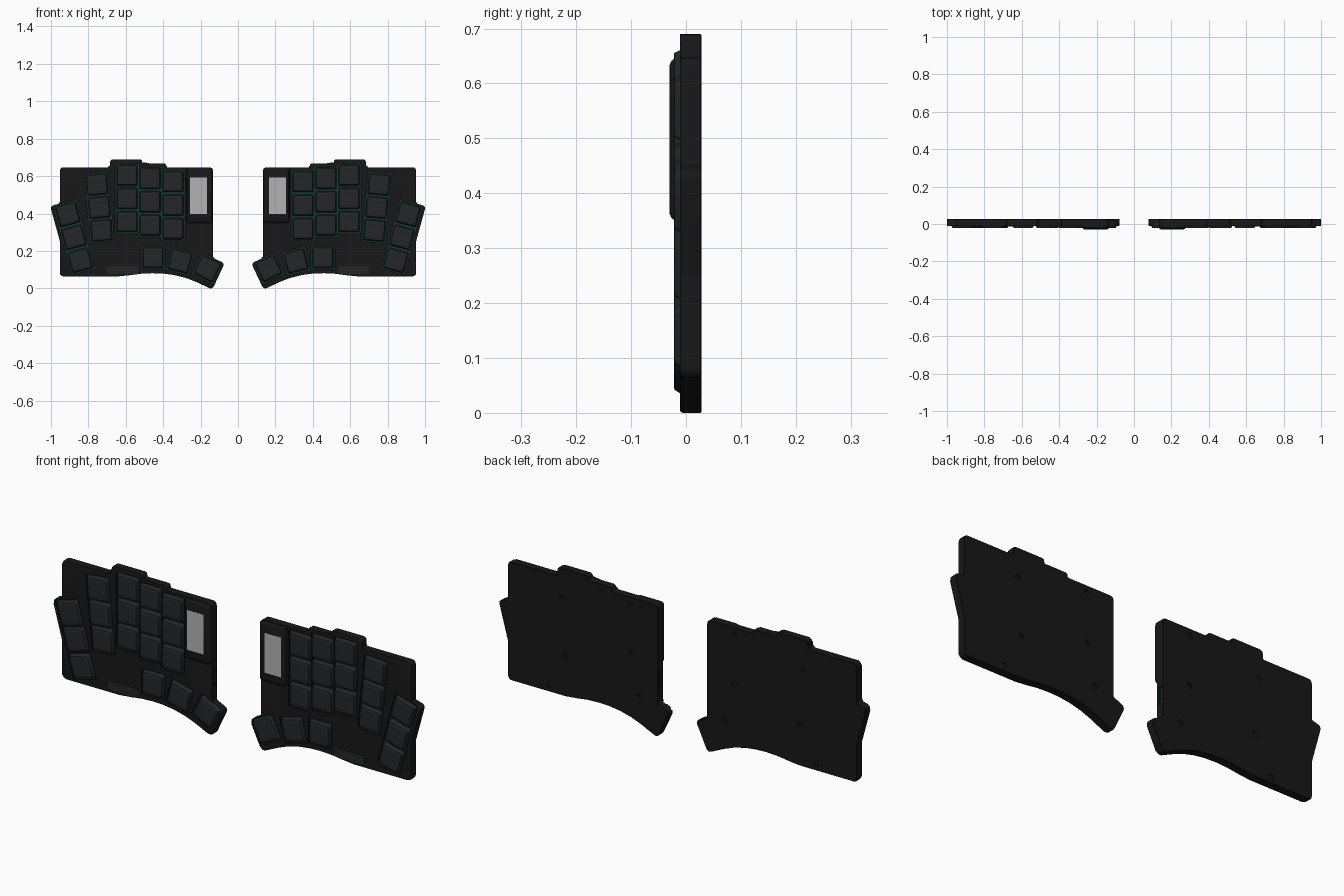
import bpy, bmesh, math
from mathutils import Vector

if "Cube" in bpy.data.objects:
    bpy.data.objects.remove(bpy.data.objects["Cube"])

FRONT, BACK = -0.011, 0.028


def material(name, rgb):
    m = bpy.data.materials.new(name)
    m.diffuse_color = (*rgb, 1)
    m.use_nodes = True
    m.node_tree.nodes["Principled BSDF"].inputs["Base Color"].default_value = m.diffuse_color
    return m


CASE = material("case_black", (0.009, 0.009, 0.01))
KEY = material("key_charcoal", (0.017, 0.019, 0.021))
BOARD = material("board_green", (0.006, 0.05, 0.033))
SCREEN = material("screen_grey", (0.45, 0.45, 0.45))


def rounded(points, n=5):
    """Round each (x, z, radius) corner of a closed outline."""
    out = []
    for i, (x, z, r) in enumerate(points):
        p = Vector((x, z))
        if r == 0:
            out.append(p)
            continue
        a = (Vector(points[i - 1][:2]) - p).normalized()
        b = (Vector(points[(i + 1) % len(points)][:2]) - p).normalized()
        t = r / math.tan(a.angle(b) / 2)
        for k in range(n):
            s = k / (n - 1)
            out.append(p + a * t * (1 - s) ** 2 + b * t * s ** 2)
    return out


def rect(x, z, w, h, rot=0, r=0.01, n=4):
    ca, sa = math.cos(math.radians(rot)), math.sin(math.radians(rot))
    pts = rounded([(-w / 2, -h / 2, r), (w / 2, -h / 2, r), (w / 2, h / 2, r), (-w / 2, h / 2, r)], n)
    return [Vector((x + p.x * ca - p.y * sa, z + p.x * sa + p.y * ca)) for p in pts]


def circle(x, z, r, n=16):
    return [Vector((x + r * math.cos(2 * math.pi * i / n), z + r * math.sin(2 * math.pi * i / n)))
            for i in range(n)]


def loft(bm, rings):
    """Skin a closed solid through (outline, y) rings."""
    rows = [[bm.verts.new((p.x, y, p.y)) for p in outline] for outline, y in rings]
    for r0, r1 in zip(rows, rows[1:]):
        for i in range(len(r0)):
            bm.faces.new((r0[i - 1], r0[i], r1[i], r1[i - 1]))
    bm.faces.new(rows[0])
    bm.faces.new(rows[-1])


def finish(name, bm, mat=None):
    bmesh.ops.recalc_face_normals(bm, faces=bm.faces)
    me = bpy.data.meshes.new(name)
    bm.to_mesh(me)
    bm.free()
    if mat:
        me.materials.append(mat)
    ob = bpy.data.objects.new(name, me)
    bpy.context.collection.objects.link(ob)
    return ob


def activate(ob):
    bpy.ops.object.select_all(action='DESELECT')
    ob.select_set(True)
    bpy.context.view_layer.objects.active = ob


def mirrored(ob, smooth=True):
    if smooth:
        activate(ob)
        bpy.ops.object.shade_smooth_by_angle(angle=math.radians(30))
    m = ob.modifiers.new("other_half", 'MIRROR')
    m.use_mirror_merge = False


# Key layout of the right half: (x, z, rotation)
keys = []
for x, z, dx, dz, rot in [(0.348, 0.445, 0, 0.126, 0), (0.47, 0.463, 0, 0.125, 0),
                          (0.593, 0.481, 0, 0.124, 0), (0.742, 0.433, 0.012, 0.123, -5),
                          (0.877, 0.273, 0.033, 0.123, -15)]:
    keys += [(x + k * dx, z + k * dz, rot) for k in (-1, 0, 1)]
keys += [(0.455, 0.166, 0), (0.31, 0.146, 14), (0.163, 0.107, 26)]

screws = [(0.66, 0.545), (0.64, 0.268), (0.28, 0.37), (0.235, 0.175), (0.73, 0.095), (0.285, 0.615)]

# Case slab with rounded outline and softened rims
outline = rounded([
    (0.134, 0.647, 0.02), (0.385, 0.647, 0.006), (0.385, 0.668, 0.013), (0.513, 0.668, 0.006),
    (0.513, 0.69, 0.014), (0.684, 0.69, 0.018), (0.684, 0.647, 0.01), (0.952, 0.647, 0.02),
    (0.952, 0.454, 0.008), (1.004, 0.44, 0.02), (0.952, 0.25, 0.02), (0.952, 0.064, 0.02),
    (0.64, 0.064, 0), (0.58, 0.07, 0), (0.52, 0.078, 0), (0.46, 0.081, 0), (0.4, 0.079, 0),
    (0.34, 0.071, 0), (0.28, 0.056, 0), (0.23, 0.037, 0), (0.137, -0.006, 0.02),
    (0.0715, 0.134, 0.02), (0.134, 0.163, 0.008)])
bm = bmesh.new()
loft(bm, [(outline, FRONT), (outline, BACK)])
for y, size, seg in [(FRONT, 0.006, 3), (BACK, 0.002, 1)]:
    rim = [e for e in bm.edges if all(abs(v.co.y - y) < 1e-6 for v in e.verts)]
    bmesh.ops.bevel(bm, geom=rim, offset=size, segments=seg, profile=0.5, affect='EDGES')
case = finish("case", bm, CASE)

# Cutter: key openings, side port and screw recesses
bm = bmesh.new()
for x, z, rot in keys:
    o = rect(x, z, 0.127, 0.127, rot, 0.005, 3)
    loft(bm, [(o, -0.03), (o, 0.003)])
o = rect(0.134, 0.277, 0.03, 0.085, 0, 0.004, 3)
loft(bm, [(o, 0.005), (o, 0.02)])
for x, z in screws:
    o = circle(x, z, 0.012)
    loft(bm, [(o, 0.018), (o, 0.04)])
cutter = finish("case_cutter", bm)
cutter.hide_render = True
cut = case.modifiers.new("openings", 'BOOLEAN')
cut.operation = 'DIFFERENCE'
cut.solver = 'EXACT'
cut.use_self = True
cut.object = cutter
activate(case)
bpy.ops.object.modifier_apply(modifier=cut.name)
bpy.data.objects.remove(cutter)
mirrored(case)

# Circuit board seen around the keys and in the side port
bm = bmesh.new()
for x, z, rot in keys:
    o = rect(x, z, 0.1265, 0.1265, rot, 0.005, 3)
    loft(bm, [(o, -0.001), (o, 0.0035)])
o = rect(0.143, 0.277, 0.011, 0.08, 0, 0.001, 2)
loft(bm, [(o, 0.009), (o, 0.014)])
mirrored(finish("circuit_board", bm, BOARD), False)

# Tapered keycaps with a shallow dish
bm = bmesh.new()
for x, z, rot in keys:
    loft(bm, [(rect(x, z, 0.114, 0.114, rot, 0.008), -0.001),
              (rect(x, z, 0.113, 0.113, rot, 0.008), -0.008),
              (rect(x, z, 0.102, 0.102, rot, 0.010), -0.0205),
              (rect(x, z, 0.098, 0.098, rot, 0.010), -0.0215),
              (rect(x, z, 0.060, 0.060, rot, 0.010), -0.0205)])
mirrored(finish("keycaps", bm, KEY))

# Raised display cover
bm = bmesh.new()
cx, cz, w, h = 0.2045, 0.498, 0.141, 0.296
loft(bm, [(rect(cx, cz, w, h, 0, 0.016), -0.006),
          (rect(cx, cz, w, h, 0, 0.016), -0.020),
          (rect(cx, cz, w - 0.008, h - 0.010, 0, 0.014), -0.0265),
          (rect(cx, cz, w - 0.022, h - 0.026, 0, 0.012), -0.030)])
mirrored(finish("display_cover", bm, CASE))

# Display screen
bm = bmesh.new()
o = rect(0.2115, 0.495, 0.09, 0.196, 0, 0.002, 2)
loft(bm, [(o, -0.0305), (o, -0.027)])
mirrored(finish("screen", bm, SCREEN), False)

# Flat bar on the lower edge
bm = bmesh.new()
o = rect(0.617, 0.098, 0.165, 0.042, 0, 0.006)
loft(bm, [(o, -0.0125), (o, -0.008)])
mirrored(finish("lower_bar", bm, KEY))

# Screw heads in the back
bm = bmesh.new()
for x, z in screws:
    o = circle(x, z, 0.0095)
    loft(bm, [(o, 0.017), (o, 0.023)])
mirrored(finish("screws", bm, CASE))
